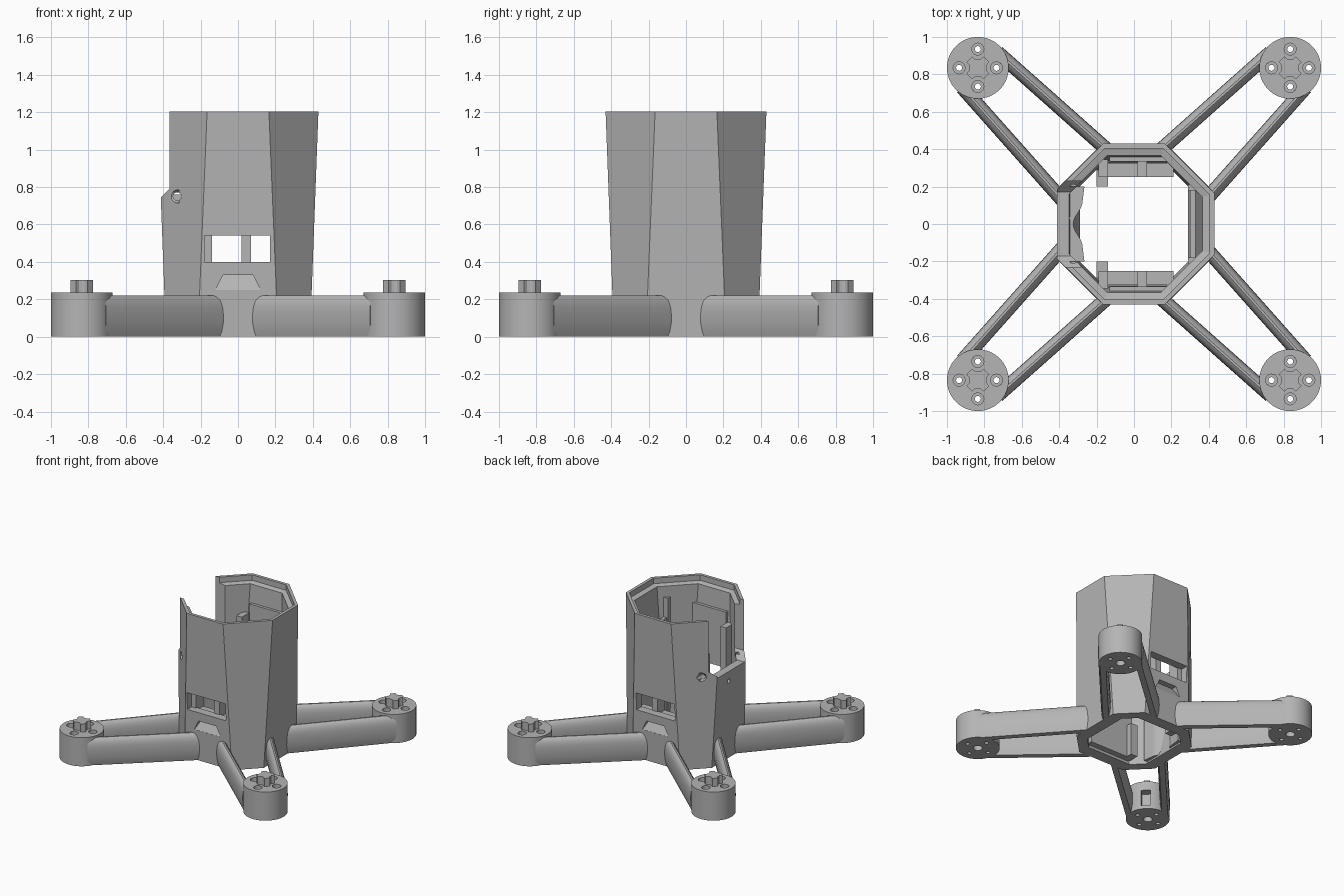
import bpy, bmesh, math
from mathutils import Vector

if "Cube" in bpy.data.objects:
    bpy.data.objects.remove(bpy.data.objects["Cube"], do_unlink=True)

grey = bpy.data.materials.new("matte_grey")
grey.use_nodes = True
grey.diffuse_color = (0.46, 0.46, 0.46, 1)
grey.node_tree.nodes["Principled BSDF"].inputs["Base Color"].default_value = (0.46, 0.46, 0.46, 1)


def make(name, bm):
    bmesh.ops.recalc_face_normals(bm, faces=bm.faces)
    mesh = bpy.data.meshes.new(name)
    bm.to_mesh(mesh)
    bm.free()
    mesh.materials.append(grey)
    ob = bpy.data.objects.new(name, mesh)
    bpy.context.collection.objects.link(ob)
    return ob


def loft(name, rings, wrap=False):
    """Skin a list of equal rings; cap the ends or wrap into a tube."""
    bm = bmesh.new()
    loops = [[bm.verts.new(p) for p in ring] for ring in rings]
    n = len(loops[0])
    for a, b in zip(loops, loops[1:] + (loops[:1] if wrap else [])):
        for i in range(n):
            j = (i + 1) % n
            bm.faces.new((a[i], a[j], b[j], b[i]))
    if not wrap:
        bm.faces.new(loops[0])
        bm.faces.new(loops[-1])
    return make(name, bm)


def prism(name, outline, z0, z1):
    return loft(name, [[(x, y, z) for x, y in outline] for z in (z0, z1)])


def box(name, x, y, z):
    return prism(name, [(x[0], y[0]), (x[1], y[0]), (x[1], y[1]), (x[0], y[1])], *z)


def rod(name, start, end, radius, sides=32):
    """Cylinder between two points."""
    a, b = Vector(start), Vector(end)
    turn = (b - a).to_track_quat('Z', 'Y')
    ring = [turn @ Vector((radius * math.cos(t), radius * math.sin(t), 0))
            for t in (math.tau * i / sides for i in range(sides))]
    return loft(name, [[a + p for p in ring], [b + p for p in ring]])


def activate(ob):
    bpy.ops.object.select_all(action='DESELECT')
    ob.select_set(True)
    bpy.context.view_layer.objects.active = ob


def cut(ob, cutters):
    activate(ob)
    for c in cutters:
        mod = ob.modifiers.new("cut", 'BOOLEAN')
        mod.operation = 'DIFFERENCE'
        mod.solver = 'EXACT'
        mod.object = c
        bpy.ops.object.modifier_apply(modifier=mod.name)
        bpy.data.objects.remove(c, do_unlink=True)


def smooth(ob):
    activate(ob)
    bpy.ops.object.shade_smooth_by_angle(angle=math.radians(35))


def octagon(h, c, z):
    pts = [(h, -c), (h, c), (c, h), (-c, h), (-h, c), (-h, -c), (-c, -h), (c, -h)]
    return [(x, y, z) for x, y in pts]


# Tapered eight-sided shell with a stepped rim and a floor lip
shell = loft("body_shell", [
    octagon(0.385, 0.215, 0), octagon(0.43, 0.165, 1.205),
    octagon(0.405, 0.155, 1.205), octagon(0.405, 0.155, 1.16),
    octagon(0.365, 0.145, 1.15), octagon(0.325, 0.18, 0.25),
    octagon(0.305, 0.19, 0.05), octagon(0.29, 0.2, 0)], wrap=True)

# Side slot, through windows, sloped pockets and screw holes
slot_outline = [(-0.23, 1.4), (-0.23, 0.79), (-0.17, 0.73),
                (0.17, 0.73), (0.23, 0.79), (0.23, 1.4)]
cutters = [
    loft("slot_cutter", [[(x, y, z) for y, z in slot_outline] for x in (-0.6, -0.2)]),
    box("window_cutter", (-0.18, 0.17), (-0.6, 0.6), (0.4, 0.54)),
    rod("screw_cutter", (-0.6, 0.03, 0.65), (-0.3, 0.03, 0.65), 0.018, 16)]
for s in (-1, 1):
    trapezoid = [(-0.12, 0.25), (0.12, 0.25), (0.08, 0.33), (-0.08, 0.33)]
    cutters.append(loft("pocket_cutter", [
        [(x, s * 0.5, z) for x, z in trapezoid],
        [(x, s * (0.393 if z < 0.3 else 0.35), z) for x, z in trapezoid]]))
    cutters.append(rod("hole_cutter", (-0.325, s * 0.2, 0.75), (-0.325, s * 0.5, 0.75), 0.022, 16))
    cutters.append(rod("recess_cutter", (-0.55, s * 0.275, 0.75), (-0.315, s * 0.275, 0.75), 0.035, 24))
cut(shell, cutters)

# Inner ledges, posts and rails
for s, side in ((-1, "front"), (1, "back")):
    def inner(name, x, near, far, z):
        box(side + "_" + name, x, sorted((s * near, s * far)), z)
    inner("ledge", (-0.14, 0.21), 0.25, 0.325, (0.03, 0.38))
    inner("middle_post", (0.02, 0.07), 0.25, 0.34, (0.03, 0.62))
    inner("tall_rail", (-0.19, -0.14), 0.25, 0.345, (0.03, 0.92))
    inner("rail_foot", (-0.2, -0.14), 0.2, 0.29, (0.03, 0.3))
    inner("upper_ledge", (-0.13, 0.18), 0.335, 0.375, (0.56, 1.0))
    inner("side_peg", (0.29, 0.335), 0.18, 0.21, (0.03, 1.06))
box("side_plate", (0.3, 0.33), (-0.22, 0.22), (0.02, 0.9))

# Inner block with a round cable notch
notch = [(-0.325 + 0.05 * abs(math.sin(t)) ** 2, 0.12 * t / 1.57)
         for t in (-1.57 + 3.14 * i / 16 for i in range(17))]
prism("notched_block", [(-0.355, -0.2), (-0.265, -0.2)] + notch
      + [(-0.265, 0.2), (-0.355, 0.2)], 0.02, 0.66)

# Star outline of the mount boss, with four hollow sides
star = []
for q in range(4):
    for deg, r in ((0, 0.045), (18, 0.05), (27, 0.068), (63, 0.068), (72, 0.05)):
        t = math.radians(deg + 90 * q)
        star.append((r * math.cos(t), r * math.sin(t)))

# Half widths of the arm section by height
section = [(0.022, 0), (0.03, 0.03), (0.036, 0.07), (0.038, 0.12),
           (0.036, 0.16), (0.03, 0.19), (0.019, 0.21), (0.006, 0.22)]
section = section + [(-w, z) for w, z in reversed(section)]

for sx, lr in ((-1, "right"), (1, "left")):
    for sy, fb in ((-1, "front"), (1, "back")):
        tag = fb + "_" + lr
        cx, cy = 0.835 * sx, 0.835 * sy

        # Motor pod with screw holes and a cable slot
        pod = rod(tag + "_pod", (cx, cy, 0), (cx, cy, 0.235), 0.165, 64)
        holes = []
        for dx, dy in ((0.1, 0), (-0.1, 0), (0, 0.1), (0, -0.1)):
            x, y = cx + dx, cy + dy
            holes.append(rod("hole", (x, y, -0.1), (x, y, 0.4), 0.016, 16))
            holes.append(rod("counterbore", (x, y, 0.17), (x, y, 0.4), 0.032, 24))
        holes.append(rod("shaft_hole", (cx, cy, -0.1), (cx, cy, 0.1), 0.035, 24))
        inward, across = Vector((-sx, -sy, 0)).normalized(), Vector((-sy, sx, 0)).normalized()
        centre = Vector((cx, cy, 0))
        corners = [centre + inward * a + across * b
                   for a, b in ((0.1, -0.035), (0.25, -0.035), (0.25, 0.035), (0.1, 0.035))]
        holes.append(prism("cable_cutter", [(p.x, p.y) for p in corners], 0.03, 0.16))
        cut(pod, holes)
        smooth(pod)
        prism(tag + "_mount_boss", [(cx + x, cy + y) for x, y in star], 0.23, 0.302)

        # Two struts mirrored about the diagonal
        for k, swap in (("a", False), ("b", True)):
            rings = []
            for px, py in ((0.73, 0.918), (0.093, 0.352)):
                ring = []
                for w, z in section:
                    x, y = px - 0.666 * w, py + 0.747 * w
                    if swap:
                        x, y = y, x
                    ring.append((sx * x, sy * y, z))
                rings.append(ring)
            smooth(loft(tag + "_strut_" + k, rings))
